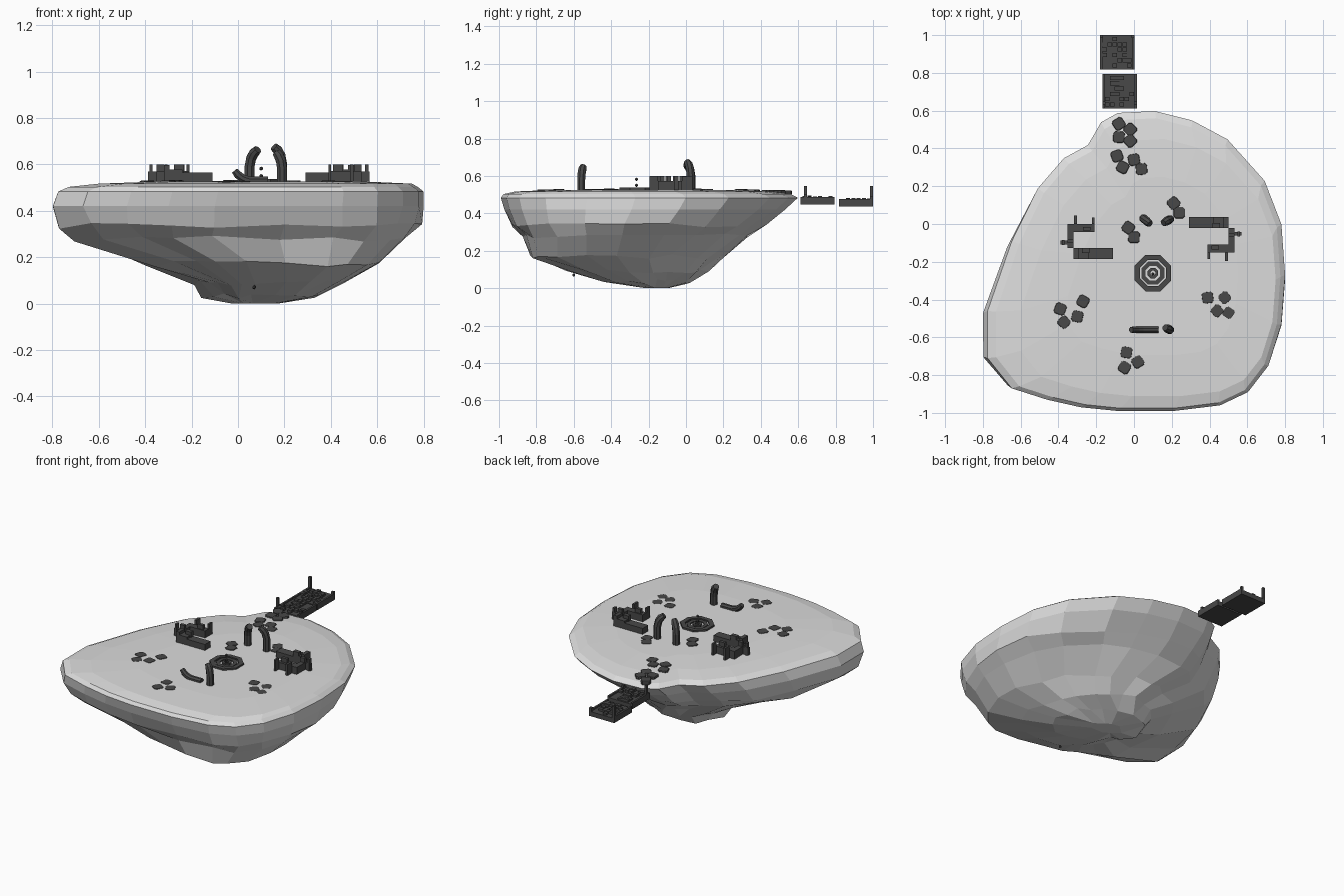
import bpy, bmesh, math, random
from mathutils import Vector, Matrix

random.seed(4)
old = bpy.data.objects.get("Cube")
if old:
    bpy.data.objects.remove(old, do_unlink=True)


def material(name, value):
    mat = bpy.data.materials.new(name)
    mat.use_nodes = True
    colour = (value, value, value, 1)
    mat.diffuse_color = colour
    mat.node_tree.nodes["Principled BSDF"].inputs["Base Color"].default_value = colour
    return mat


rock = material("pale rock", 0.72)
stone = material("dark stone", 0.065)


def finish(name, bm, mat):
    bmesh.ops.recalc_face_normals(bm, faces=bm.faces[:])
    mesh = bpy.data.meshes.new(name)
    bm.to_mesh(mesh)
    bm.free()
    mesh.materials.append(mat)
    obj = bpy.data.objects.new(name, mesh)
    bpy.context.collection.objects.link(obj)
    return obj


def loft(bm, rings, caps=True):
    """Skin a list of point rings, closing the ends or joining last to first."""
    loops = [[bm.verts.new(p) for p in ring] for ring in rings]
    count = len(loops[0])
    pairs = list(zip(loops, loops[1:]))
    if not caps:
        pairs.append((loops[-1], loops[0]))
    for low, high in pairs:
        for i in range(count):
            j = (i + 1) % count
            bm.faces.new((low[i], low[j], high[j], high[i]))
    if caps:
        bm.faces.new(loops[0])
        bm.faces.new(loops[-1])


def box(bm, x0, x1, y0, y1, z0, z1):
    size = Matrix.Diagonal((x1 - x0, y1 - y0, z1 - z0, 1))
    place = Matrix.Translation(((x0 + x1) / 2, (y0 + y1) / 2, (z0 + z1) / 2))
    bmesh.ops.create_cube(bm, size=1, matrix=place @ size)


def octagon(radius, z, centre, turn=0, spread=math.pi / 8):
    """Four cut corners; a small spread gives a rounded square."""
    angles = [turn + k * math.pi / 2 + s for k in range(4) for s in (-spread, spread)]
    return [(centre[0] + radius * math.cos(a), centre[1] + radius * math.sin(a), z)
            for a in angles]


# Floating island: one shoreline, refitted to the extents of each level
shore = [(80, -27), (78, 0), (69, 23), (49, 45), (30, 55), (10, 60), (-10, 59),
         (-19, 54), (-26, 42), (-39, 35), (-53, 19), (-67, -9), (-80, -46),
         (-80, -71), (-67, -87), (-48, -93), (-30, -97), (-10, -99), (20, -99),
         (45, -96), (60, -89), (71, -75), (78, -53)]
# z, left, right, front, back
levels = [(.526, -.35, .55, -.7, .25), (.517, -.6, .75, -.92, .45),
          (.503, -.73, .775, -.985, .56), (.483, -.775, .8, -1, .598),
          (.42, -.8, .8, -.98, .53), (.335, -.79, .78, -.945, .425),
          (.28, -.735, .715, -.88, .33), (.17, -.42, .59, -.83, .19),
          (.09, -.2, .45, -.62, .1), (.035, -.14, .33, -.42, .01),
          (0, -.02, .17, -.22, -.1)]
rings = []
for z, left, right, front, back in levels:
    depth = (max(0, .46 - z) / .46) ** 2
    wobble = .013 if .02 < z < .4 else 0
    ring = []
    for sx, sy in shore:
        u, v = sx / 80, (sy + 20) / 80
        # Lower levels become rounder, with a keel towards the front left
        reach = math.hypot(u, v)
        pull = 1 + depth * (1 / reach - 1)
        pull *= 1 - .5 * depth * u * v / reach ** 2
        x = (left + right) / 2 + u * pull * (right - left) / 2
        y = (front + back) / 2 + v * pull * (back - front) / 2
        ring.append(Vector((x, y, z)) + Vector([random.uniform(-wobble, wobble)
                                                for _ in range(3)]))
    rings.append(ring)
bm = bmesh.new()
loft(bm, rings)
# Broaden the facets near the keel
bmesh.ops.remove_doubles(bm, verts=[v for v in bm.verts if v.co.z < .12], dist=.05)
finish("island", bm, rock)

# Stepping stones: rounded square slabs in small clusters
pads = [(-8, 53), (-2, 50), (-8, 46), (-2, 44), (-9, 36), (0, 34), (-6, 30),
        (4, 29), (21, 11), (24, 6), (-3, -2), (0, -7), (-39, -45), (-37, -52),
        (-30, -49), (-27, -41), (39, -39), (48, -39), (44, -46), (50, -47),
        (-4, -68), (2, -73), (-5, -76)]
bm = bmesh.new()
for px, py in pads:
    turn = random.random() * 2
    spot = (px / 100, py / 100)
    top = .534 - .02 * (spot[0] ** 2 + (spot[1] + .2) ** 2)
    loft(bm, [octagon(r, top - drop, spot, turn, .22)
              for r, drop in ((.035, .03), (.036, .006), (.034, .002), (.028, 0))])
finish("stepping_stones", bm, stone)

# Fountain: two octagonal kerbs, a hub and floating drops
centre = (.1, -.26)
bm = bmesh.new()
for outer, inner, top in ((.104, .074, .537), (.066, .042, .533), (.03, .014, .537)):
    loft(bm, [octagon(r, z, centre)
              for r, z in ((outer, .51), (outer, top), (inner, top), (inner, .51))],
         caps=False)
finish("fountain", bm, stone)
bm = bmesh.new()
for x, y, z in ((.1, -.265, .582), (.1, -.265, .55), (.07, -.6, .07)):
    bmesh.ops.create_icosphere(bm, subdivisions=1, radius=.009,
                               matrix=Matrix.Translation((x, y, z)))
finish("floating_drops", bm, stone)


# Curved pillars: an eight-sided section swept along a bent path
def pillar(name, path, radius=.023):
    sections = []
    for i, p in enumerate(path):
        along = (path[min(i + 1, len(path) - 1)] - path[max(i - 1, 0)]).normalized()
        across = along.cross(Vector((0, 1, 0))).normalized()
        side = across.cross(along)
        size = radius * (.8 if i == len(path) - 1 else 1)
        sections.append([p + size * (math.cos(a) * side + math.sin(a) * across)
                         for a in [math.tau * (k + .5) / 8 for k in range(8)]])
    bm = bmesh.new()
    loft(bm, sections)
    finish(name, bm, stone)


def bent(x, y, lean_x, lean_y, top):
    """An upright path whose head leans over."""
    return [Vector((x + lean_x * lean, y + lean_y * lean, top - below))
            for lean, below in ((0, .16), (0, .072), (.2, .037), (.55, .015), (1, 0))]


pillar("arch_pillar_left", bent(.19, .025, -.035, -.02, .676))
pillar("arch_pillar_right", bent(.05, .03, .035, -.03, .664))
pillar("front_pillar", bent(.19, -.56, -.025, .012, .652))
pillar("fallen_pillar", [Vector((x, -.56, z)) for x, z in
                         ((.13, .53), (.05, .53), (.02, .54), (0, .555), (-.015, .573))], .019)

# Ruined houses: the second is the first turned half way round
ruin = [(.29, .42, -.022, .036, .565), (.42, .5, -.022, .036, .578),
        (.415, .455, -.022, .004, .6), (.475, .5, -.022, .036, .597),
        (.5, .532, -.15, -.022, .572), (.5, .532, -.07, -.05, .6),
        (.53, .568, -.062, -.042, .57), (.548, .562, -.065, -.04, .6),
        (.39, .5, -.15, -.108, .572), (.41, .45, -.135, -.115, .6),
        (.39, .402, -.185, -.15, .6), (.483, .497, -.195, -.15, .6)]
for name, turned in (("ruin_left", False), ("ruin_right", True)):
    bm = bmesh.new()
    for x0, x1, y0, y1, top in ruin:
        box(bm, x0, x1, y0, y1, .51, top)
    if turned:
        bmesh.ops.rotate(bm, verts=bm.verts[:], cent=(.09, -.075, 0),
                         matrix=Matrix.Rotation(math.pi, 3, "Z"))
    finish(name, bm, stone)


# Bridge: two slabs with cobbles, edge rails and a corner post each
def bridge(name, x, y, z, post_y):
    size, post = .182, .016
    bm = bmesh.new()
    box(bm, x, x + size, y, y + size, z, z + .03)
    for edge in (x, x + size - .012):
        box(bm, edge, edge + .012, y, y + size, z + .03, z + .04)
    for i in range(6):
        for j in range(6):
            if random.random() < .6:
                cx, cy = x + .013 + i * .026, y + .01 + j * .028
                box(bm, cx, cx + .024, cy, cy + .022, z + .03, z + random.uniform(.036, .048))
    box(bm, x, x + post, post_y, post_y + post, z, .545)
    box(bm, x + size - post, x + size, post_y, post_y + post, z, z + .055)
    finish(name, bm, stone)


bridge("bridge_near", -.167, .612, .447, .632)
bridge("bridge_far", -.179, .818, .437, .984)
